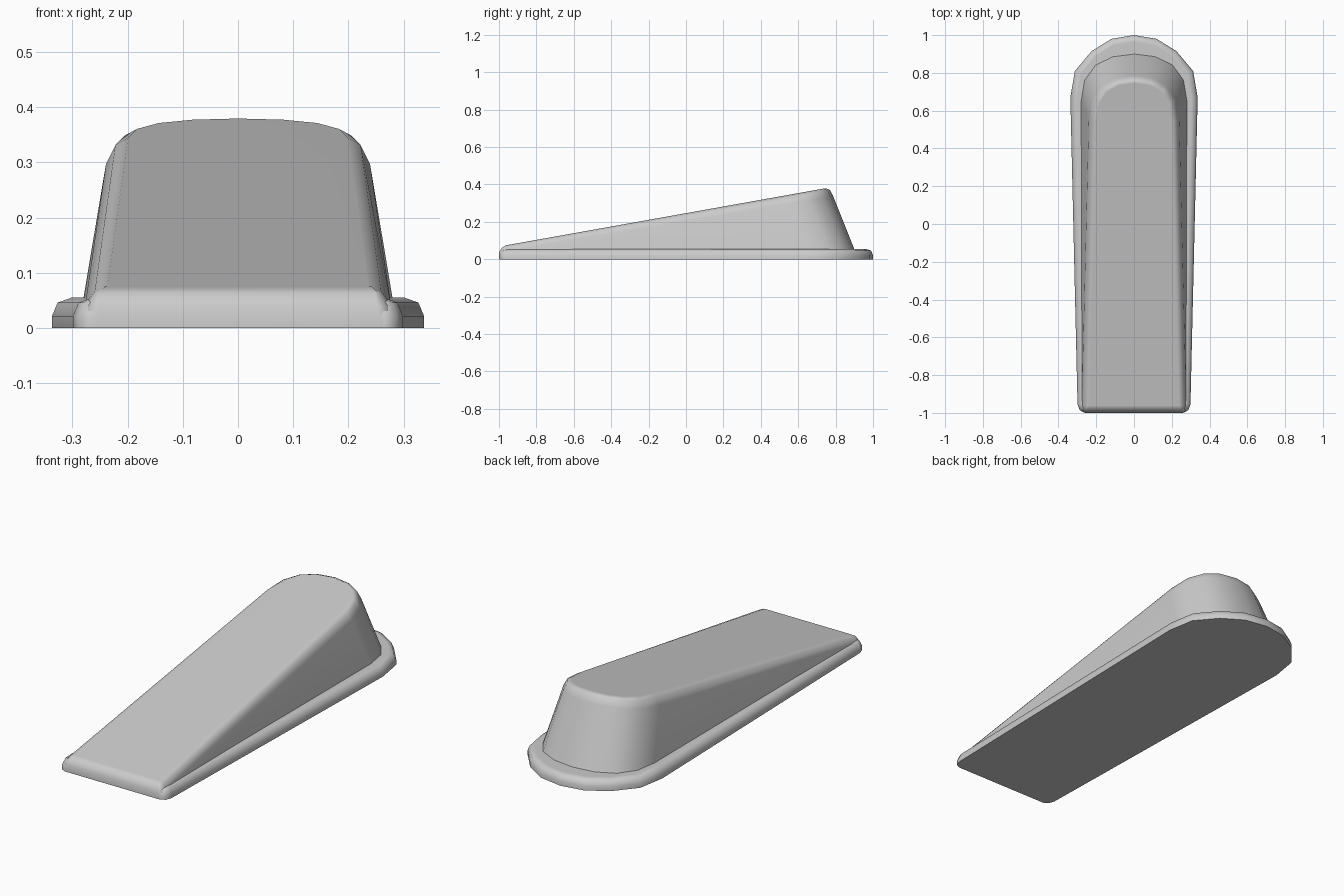
import bpy, bmesh, math
from mathutils import Vector

if "Cube" in bpy.data.objects:
    bpy.data.objects.remove(bpy.data.objects["Cube"])


def mirrored(half):
    # half outline runs up the +x side to the rear centre; closes counter-clockwise
    return [Vector(p) for p in half] + [Vector((-x, y)) for x, y in reversed(half[:-1])]


def inset(pts, d):
    # mitred inward offset of a closed outline
    out = []
    n = len(pts)
    for i, p in enumerate(pts):
        a = (p - pts[i - 1]).normalized()
        b = (pts[(i + 1) % n] - p).normalized()
        na, nb = Vector((-a.y, a.x)), Vector((-b.y, b.x))
        m = (na + nb).normalized()
        out.append(p + m * d / max(0.6, m.dot(na)))
    return out


def loft(name, rings):
    bm = bmesh.new()
    loops = [[bm.verts.new(p) for p in ring] for ring in rings]
    n = len(loops[0])
    for lo, hi in zip(loops, loops[1:]):
        for i in range(n):
            j = (i + 1) % n
            bm.faces.new((lo[i], lo[j], hi[j], hi[i]))
    bm.faces.new(loops[0][::-1])
    bm.faces.new(loops[-1])
    bmesh.ops.recalc_face_normals(bm, faces=bm.faces)
    mesh = bpy.data.meshes.new(name)
    bm.to_mesh(mesh)
    bm.free()
    ob = bpy.data.objects.new(name, mesh)
    bpy.context.collection.objects.link(ob)
    bpy.context.view_layer.objects.active = ob
    ob.select_set(True)
    bpy.ops.object.shade_smooth_by_angle(angle=math.radians(50))
    ob.select_set(False)
    wn = ob.modifiers.new("weighted_normals", 'WEIGHTED_NORMAL')
    wn.keep_sharp = True
    return ob


# Base plate with a rolled upper edge
plate = mirrored([(0.265, -0.998), (0.288, -0.985), (0.299, -0.955), (0.337, 0.67),
                  (0.313, 0.81), (0.225, 0.915), (0.12, 0.98), (0, 1.0)])
loft("base_plate", [[(p.x, p.y, z) for p in inset(plate, d)]
                    for d, z in ((0, 0), (0, 0.022), (0.01, 0.046), (0.035, 0.055))])

# Wedge body: drafted walls, rounded shoulder, sloping top
PLATE_Z = 0.055


def slope(y):
    return 0.075 + (y + 0.96) * 0.1786


def drafted(p, z):
    h = z - PLATE_Z
    return Vector((p.x * (1 - 0.6 * h), p.y - (0.4 * h if p.y > 0 else 0)))


def drop(y):
    return 0.03 if y < -0.9 else 0.048


body = mirrored([(0.25, -1.0), (0.268, -0.99), (0.275, -0.965), (0.28, 0.65),
                 (0.262, 0.76), (0.205, 0.84), (0.115, 0.885), (0, 0.90)])
shoulder = []
for p in body:
    q = p
    for _ in range(12):
        q = drafted(p, slope(q.y) - drop(q.y))
    shoulder.append(q)

rings = [[(*drafted(p, 0.002), 0.002) for p in body]]
for d, k in ((0, 1), (0.017, 0.28), (0.04, 0)):
    rings.append([(q.x, q.y, slope(q.y) - k * drop(q.y)) for q in inset(shoulder, d)])
loft("wedge_body", rings)
